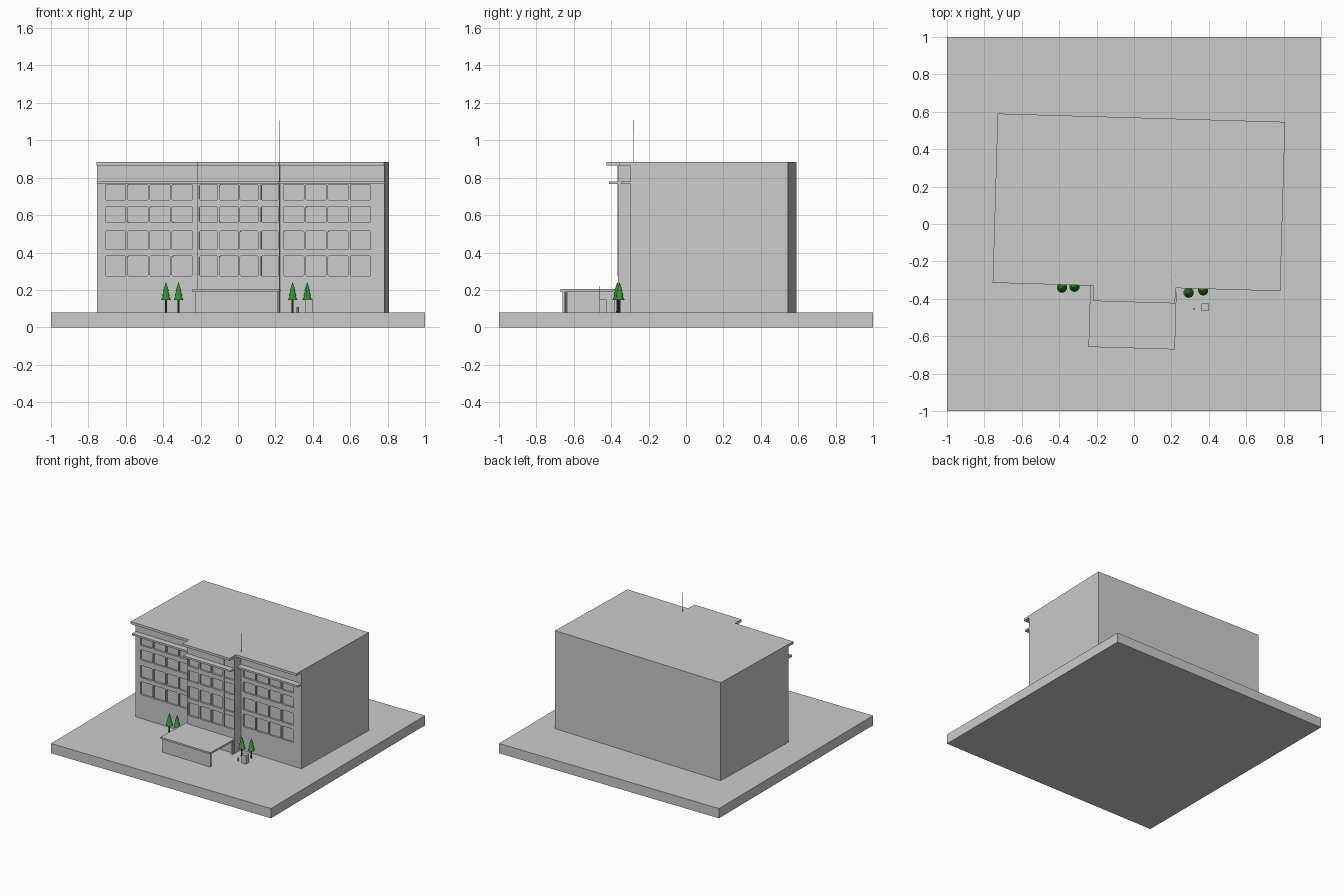
import bpy, bmesh, math
from mathutils import Matrix

if "Cube" in bpy.data.objects:
    bpy.data.objects.remove(bpy.data.objects["Cube"])

ANGLE = -0.029   # the building sits slightly turned on its plot


def finish(bm, name, turn=0.0, mat=None):
    bmesh.ops.recalc_face_normals(bm, faces=bm.faces)
    me = bpy.data.meshes.new(name)
    bm.to_mesh(me)
    bm.free()
    ob = bpy.data.objects.new(name, me)
    ob.rotation_euler.z = turn
    if mat:
        me.materials.append(mat)
    bpy.context.collection.objects.link(ob)
    return ob


def add_box(bm, x0, x1, y0, y1, z0, z1):
    m = Matrix.Translation(((x0 + x1) / 2, (y0 + y1) / 2, (z0 + z1) / 2))
    m = m @ Matrix.Diagonal((x1 - x0, y1 - y0, z1 - z0, 1))
    return bmesh.ops.create_cube(bm, size=1, matrix=m)["verts"]


def box(name, *dims, turn=0.0):
    bm = bmesh.new()
    add_box(bm, *dims)
    return finish(bm, name, turn)


def prism(name, pts, z0, z1, turn=0.0):
    bm = bmesh.new()
    face = bm.faces.new([bm.verts.new((x, y, z0)) for x, y in pts])
    ext = bmesh.ops.extrude_face_region(bm, geom=[face])["geom"]
    top = [v for v in ext if isinstance(v, bmesh.types.BMVert)]
    bmesh.ops.translate(bm, verts=top, vec=(0, 0, z1 - z0))
    return finish(bm, name, turn)


def cone(bm, x, y, z0, z1, r0, r1, sides=8):
    bmesh.ops.create_cone(bm, cap_ends=True, segments=sides, radius1=r0, radius2=r1,
                          depth=z1 - z0, matrix=Matrix.Translation((x, y, (z0 + z1) / 2)))


def footprint(wing, bay):
    return [(-0.746, 0.569), (-0.746, wing), (-0.206, wing), (-0.206, bay),
            (0.232, bay), (0.232, wing), (0.792, wing), (0.792, 0.569)]


# plot
box("ground_slab", -1, 1, -1, 1, 0, 0.08)

# main block with projecting middle bay, and roof slab overhanging the front
WING, BAY = -0.273, -0.357
body = prism("main_block", footprint(WING, BAY), 0.08, 0.865, ANGLE)
prism("roof_slab", footprint(-0.336, -0.418), 0.865, 0.885, ANGLE)

# recessed windows, four rows over three sections
rows = [(0.275, 0.382), (0.415, 0.515), (0.56, 0.645), (0.68, 0.764)]
sections = [(-0.647, 0.119, 0.109, WING), (-0.148, 0.109, 0.098, BAY), (0.306, 0.119, 0.109, WING)]
bm = bmesh.new()
for first, pitch, width, wall in sections:
    for i in range(4):
        c = first + i * pitch
        for z0, z1 in rows:
            vs = add_box(bm, c - width / 2, c + width / 2, wall - 0.02, wall + 0.015, z0, z1)
            edges = {e for v in vs for e in v.link_edges
                     if abs(e.verts[0].co.y - e.verts[1].co.y) > 0.01}
            bmesh.ops.bevel(bm, geom=list(edges), offset=0.005, segments=1, affect='EDGES')
cutter = finish(bm, "window_cutter", ANGLE)
cutter.hide_render = True
cutter.hide_set(True)
mod = body.modifiers.new("windows", 'BOOLEAN')
mod.operation = 'DIFFERENCE'
mod.solver = 'EXACT'
mod.object = cutter

# sun ledges under the frieze
for name, x0, x1, wall in [("left_ledge", -0.746, -0.206, WING), ("middle_ledge", -0.206, 0.232, BAY),
                           ("right_ledge", 0.232, 0.792, WING)]:
    box(name, x0, x1, wall - 0.048, wall + 0.002, 0.766, 0.781, turn=ANGLE)
# thin downpipe on the bay
box("downpipe", 0.133, 0.14, BAY - 0.004, BAY + 0.002, 0.275, 0.865, turn=ANGLE)

# entrance porch, open on the right
box("porch_roof", -0.224, 0.238, -0.664, BAY, 0.19, 0.204, turn=ANGLE)
box("porch_roof_return", -0.224, -0.206, BAY, WING, 0.19, 0.204, turn=ANGLE)
box("porch_front_wall", -0.212, 0.23, -0.655, -0.64, 0.08, 0.19, turn=ANGLE)
box("porch_left_wall", -0.212, -0.2, -0.64, BAY, 0.08, 0.19, turn=ANGLE)
box("porch_right_post", 0.218, 0.23, -0.378, BAY, 0.08, 0.19, turn=ANGLE)

# roof mast
bm = bmesh.new()
cone(bm, 0.224, -0.28, 0.88, 1.105, 0.002, 0.001, 6)
finish(bm, "roof_mast")

# kiosk, its pole and a small bollard
box("kiosk", 0.36, 0.4, -0.466, -0.426, 0.08, 0.15)
bm = bmesh.new()
cone(bm, 0.364, -0.462, 0.14, 0.222, 0.0012, 0.0012, 6)
finish(bm, "kiosk_pole")
bm = bmesh.new()
cone(bm, 0.32, -0.453, 0.08, 0.108, 0.006, 0.006)
finish(bm, "bollard")

# conifers
leaf = bpy.data.materials.new("leaf_green")
leaf.diffuse_color = (0.03, 0.3, 0.03, 1)
leaf.use_nodes = True
leaf.node_tree.nodes["Principled BSDF"].inputs["Base Color"].default_value = leaf.diffuse_color
bark = bpy.data.materials.new("bark")
bark.diffuse_color = (0.08, 0.07, 0.03, 1)
bark.use_nodes = True
bark.node_tree.nodes["Principled BSDF"].inputs["Base Color"].default_value = bark.diffuse_color
for i, (x, y) in enumerate([(-0.385, -0.34), (-0.318, -0.335), (0.292, -0.367), (0.37, -0.355)]):
    bm = bmesh.new()
    cone(bm, x, y, 0.08, 0.16, 0.006, 0.005)
    finish(bm, f"tree_trunk_{i + 1}", mat=bark)
    bm = bmesh.new()
    for z0, z1, r in [(0.145, 0.2, 0.028), (0.17, 0.22, 0.022), (0.195, 0.24, 0.016)]:
        cone(bm, x, y, z0, z1, r, 0.001, 10)
    finish(bm, f"tree_foliage_{i + 1}", mat=leaf)
